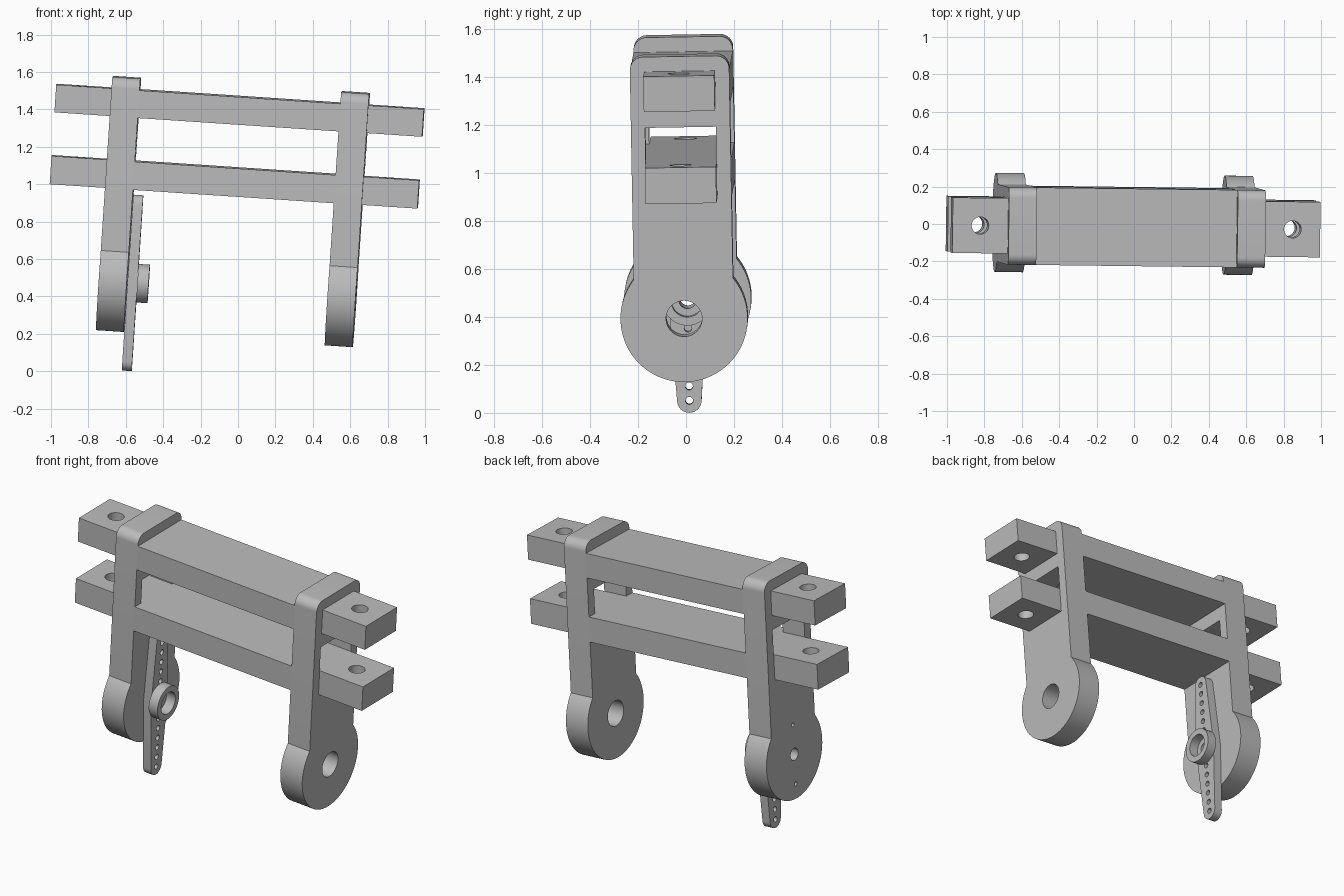
import bpy, bmesh
from math import sin, cos, pi, radians, acos
from mathutils import Matrix, Euler, Vector

if "Cube" in bpy.data.objects:
    bpy.data.objects.remove(bpy.data.objects["Cube"], do_unlink=True)

grey = bpy.data.materials.new("plain_grey")
grey.use_nodes = True
grey.diffuse_color = (0.5, 0.5, 0.5, 1)
grey.node_tree.nodes["Principled BSDF"].inputs["Base Color"].default_value = (0.5, 0.5, 0.5, 1)

# The whole bracket leans slightly
TILT = Matrix.Translation((-0.018, -0.01, 1.001)) @ Euler(
    (radians(1), radians(3.8), radians(-0.7))).to_matrix().to_4x4()
UPRIGHT = Matrix(((0, 0, 1), (1, 0, 0), (0, 1, 0))).to_4x4()   # profile in y-z, depth in x
FLAT = Matrix.Identity(4)                                      # profile in x-y, depth in z


def arc(cx, cy, r, start, end, n=12):
    return [(cx + r * cos(start + (end - start) * i / n),
             cy + r * sin(start + (end - start) * i / n)) for i in range(n + 1)]


def circle(cx, cy, r, n=40):
    return arc(cx, cy, r, 0, 2 * pi, n)[:-1]


def rect(x0, x1, y0, y1):
    return [(x0, y0), (x1, y0), (x1, y1), (x0, y1)]


def plate(name, outline, holes, low, high, frame):
    """Extrude an outline with holes between two depths."""
    curve = bpy.data.curves.new(name + "_profile", 'CURVE')
    curve.dimensions, curve.fill_mode = '2D', 'BOTH'
    curve.extrude = (high - low) / 2
    for loop in [outline] + holes:
        spline = curve.splines.new('POLY')
        spline.points.add(len(loop) - 1)
        for p, (u, v) in zip(spline.points, loop):
            p.co = (u, v, 0, 1)
        spline.use_cyclic_u = True
    helper = bpy.data.objects.new(name + "_helper", curve)
    bpy.context.collection.objects.link(helper)
    graph = bpy.context.evaluated_depsgraph_get()
    mesh = bpy.data.meshes.new_from_object(helper.evaluated_get(graph))
    bpy.data.objects.remove(helper)
    bpy.data.curves.remove(curve)

    bm = bmesh.new()
    bm.from_mesh(mesh)
    bmesh.ops.remove_doubles(bm, verts=bm.verts, dist=0.0002)
    bm.transform(frame @ Matrix.Translation((0, 0, (low + high) / 2)))
    bmesh.ops.recalc_face_normals(bm, faces=bm.faces)
    bm.to_mesh(mesh)
    bm.free()
    mesh.name = name
    mesh.materials.clear()
    mesh.materials.append(grey)
    obj = bpy.data.objects.new(name, mesh)
    bpy.context.collection.objects.link(obj)
    obj.matrix_world = TILT
    bpy.ops.object.select_all(action='DESELECT')
    obj.select_set(True)
    bpy.context.view_layer.objects.active = obj
    bpy.ops.object.shade_smooth_by_angle(angle=radians(30))
    return obj


INNER, OUTER = 0.538, 0.688      # leg faces along x
HALF, ARM = 0.207, 0.148         # half widths of leg and arm
TOP, PIVOT, DISC = 0.531, -0.564, 0.265
BAR_Z = [(-0.064, 0.087), (0.321, 0.469)]

# Legs: straight post with rounded top and a round foot
a = acos(HALF / DISC)
r = 0.055
leg = (arc(0, PIVOT, DISC, pi - a, 2 * pi + a, 64)
       + arc(HALF - r, TOP - r, r, 0, pi / 2)
       + arc(r - HALF, TOP - r, r, pi / 2, pi))
window = rect(-ARM, ARM, 0.087, 0.235)
screws = [circle(0, PIVOT + d, 0.012, 16) for d in (-0.177, 0.177)]
plate("left_leg", leg, [window, circle(0, PIVOT, 0.075)], INNER, OUTER, UPRIGHT)
plate("right_leg", leg, [window, circle(0, PIVOT, 0.036)] + screws, -OUTER, -INNER, UPRIGHT)

# Cross bars: wide deck between the legs, narrow drilled arms outside
END = 0.985
half_bar = [(END, -ARM), (END, ARM), (INNER, ARM), (INNER, HALF)]
bar = half_bar + [(-x, y) for x, y in reversed(half_bar)]
bar += [(-INNER, -HALF), (INNER, -HALF), (INNER, -ARM)]
bar.insert(-3, (-END, -ARM))
bar.insert(-3, (-INNER, -ARM))
bar = [p for i, p in enumerate(bar) if p != bar[i - 1]]
for name, (low, high) in zip(("lower_bar", "upper_bar"), BAR_Z):
    plate(name, bar, [circle(s * 0.837, 0, 0.046) for s in (-1, 1)], low, high, FLAT)

# Servo horn: tapered two-ended lever with a row of holes
TIP, MID = 0.051, 0.08
reach = 0.471 - TIP
horn = ([(MID, PIVOT)] + arc(0, PIVOT + reach, TIP, 0, pi, 16)
        + [(-MID, PIVOT)] + arc(0, PIVOT - reach, TIP, pi, 2 * pi, 16))
pinholes = [circle(0, PIVOT + s * (0.118 + 0.0605 * i), 0.016, 16)
            for s in (-1, 1) for i in range(6)]
face = -INNER + 0.002
plate("horn_lever", horn, pinholes + [circle(0, PIVOT, 0.036)], face, face + 0.053, UPRIGHT)
plate("horn_hub", circle(0, PIVOT, 0.103), [circle(0, PIVOT, 0.067)],
      face + 0.053, face + 0.113, UPRIGHT)
